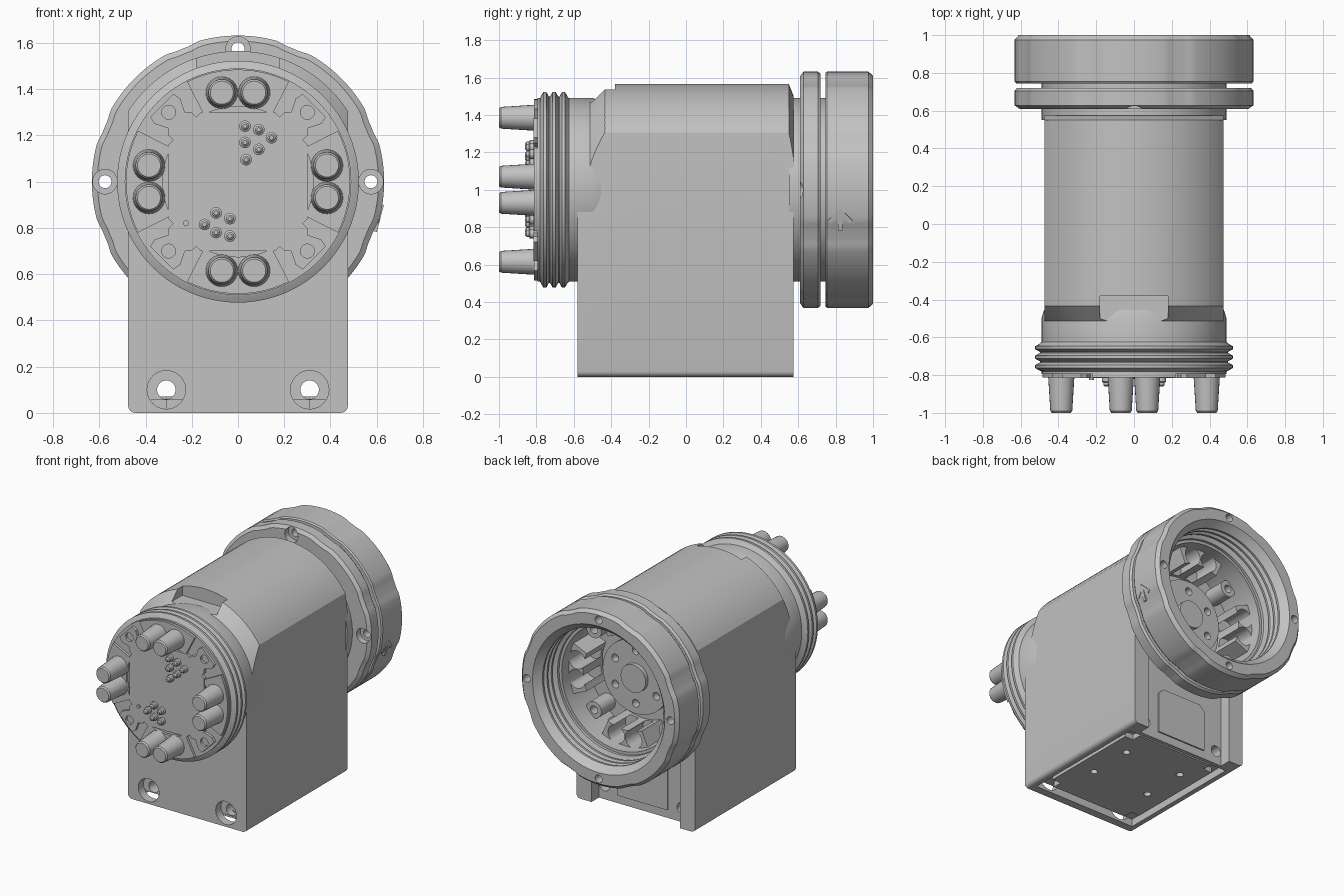
import bpy, bmesh
from math import sin, cos, pi, radians, sqrt, asin
from mathutils import Matrix

cube = bpy.data.objects.get("Cube")
if cube:
    bpy.data.objects.remove(cube)

TONE = (0.54, 0.54, 0.54, 1)
grey = bpy.data.materials.new("neutral_grey")
grey.use_nodes = True
grey.diffuse_color = TONE
grey.node_tree.nodes["Principled BSDF"].inputs["Base Color"].default_value = TONE
AXIS = 1.0  # height of the barrel axis


def finish(name, bm):
    bmesh.ops.remove_doubles(bm, verts=bm.verts, dist=1e-5)
    bmesh.ops.recalc_face_normals(bm, faces=bm.faces)
    mesh = bpy.data.meshes.new(name)
    bm.to_mesh(mesh)
    bm.free()
    mesh.materials.append(grey)
    ob = bpy.data.objects.new(name, mesh)
    bpy.context.collection.objects.link(ob)
    return ob


def lathe(name, profile, x=0, z=AXIS, seg=96, shape=None, closed=False, upper=False):
    """Revolve (radius, y) points about a line parallel to y."""
    bm = bmesh.new()
    rows = []
    for i in range(seg):
        a = 2 * pi * i / seg
        rows.append([])
        for r, y in profile:
            q = r * shape(a) if shape and r > 0.58 else r
            rows[-1].append(bm.verts.new((x + q * cos(a), y, z + q * sin(a))))
    n = len(profile)
    for i in range(seg):
        p, q = rows[i], rows[(i + 1) % seg]
        for j in range(n if closed else n - 1):
            k = (j + 1) % n
            vs = [p[j], p[k], q[k], q[j]]
            if profile[j][0] == 0:
                vs = [p[j], p[k], q[k]]
            elif profile[k][0] == 0:
                vs = [p[j], p[k], q[j]]
            bm.faces.new(vs)
    bmesh.ops.remove_doubles(bm, verts=bm.verts, dist=1e-5)
    if upper:  # keep only the half above the axis
        cut_geo = bmesh.ops.bisect_plane(bm, geom=bm.verts[:] + bm.edges[:] + bm.faces[:],
                                         plane_co=(0, 0, z + 0.01), plane_no=(0, 0, 1), clear_inner=True)
        edges = [e for e in cut_geo["geom_cut"] if isinstance(e, bmesh.types.BMEdge)]
        bmesh.ops.holes_fill(bm, edges=edges)
    return finish(name, bm)


def rod(name, x, z, r, y0, y1, seg=32):
    return lathe(name, [(0, y0), (r, y0), (r, y1), (0, y1)], x, z, seg)


def prism(name, pts, y0, y1):
    """Extrude an (x, z) outline along y."""
    bm = bmesh.new()
    face = bm.faces.new([bm.verts.new((x, y0, z)) for x, z in pts])
    ext = bmesh.ops.extrude_face_region(bm, geom=[face])
    bmesh.ops.translate(bm, vec=(0, y1 - y0, 0),
                        verts=[v for v in ext["geom"] if isinstance(v, bmesh.types.BMVert)])
    return finish(name, bm)


def box(name, x0, x1, y0, y1, z0, z1):
    return prism(name, [(x0, z0), (x1, z0), (x1, z1), (x0, z1)], y0, y1)


def sector(name, c, s, r0, r1, half, y0, y1):
    """Arc-shaped block centred on the direction (c, s)."""
    arc = [(r * cos(a), r * sin(a)) for r, sgn in ((r1, 1), (r0, -1))
           for a in [sgn * radians(half * (i / 6 - 1)) for i in range(13)]]
    return prism(name, [(c * x - s * z, AXIS + s * x + c * z) for x, z in arc], y0, y1)


def cut(ob, cutters):
    for c in cutters:
        mod = ob.modifiers.new("cut", "BOOLEAN")
        mod.operation, mod.solver, mod.object = "DIFFERENCE", "EXACT", c
        bpy.context.view_layer.objects.active = ob
        bpy.ops.object.modifier_apply(modifier=mod.name)
        bpy.data.objects.remove(c)


SIGNS = [(1, 1), (-1, 1), (-1, -1), (1, -1)]
QUARTERS = [(cos(k * pi / 2), sin(k * pi / 2)) for k in range(4)]


def pair(c, s):
    """Positions of the two contacts of one quarter."""
    return [(0.385 * c - s * t, AXIS + 0.385 * s + c * t) for t in (-0.07, 0.07)]


# Housing: flat sides, arched top, open tray below, recessed back
W, R = 0.475, 0.565
edge = asin(sqrt(R * R - W * W) / R)
arch = [(R * cos(a), AXIS + R * sin(a))
        for a in [edge + (pi - 2 * edge) * i / 32 for i in range(33)]]
foot = [(W - 0.03 + 0.03 * sin(a), 0.03 - 0.03 * cos(a)) for a in (0, pi / 8, pi / 4, 3 * pi / 8, pi / 2)]
housing = prism("housing", foot + arch + [(-x, z) for x, z in reversed(foot)], -0.58, 0.575)
cutters = [
    lathe("front_cone", [(0.41, -0.6), (0.7, -0.6), (0.7, -0.29)], closed=True, upper=True),
    lathe("back_cone", [(0.465, 0.59), (0.7, 0.59), (0.7, 0.496)], closed=True, upper=True),
    box("key_notch", -0.18, 0.18, -0.7, -0.38, 1.47, 1.7),
    rod("cavity", 0, AXIS, 0.45, 0.48, 0.7, seg=96),
    box("back_recess", -0.355, 0.355, 0.49, 0.7, -0.1, 0.62),
    box("tray", -0.42, 0.42, -0.52, 0.46, -0.1, 0.055),
]
for s in (-1, 1):
    cutters += [rod("bolt_hole", s * 0.31, 0.1, 0.04, -0.7, 0.7),
                rod("front_bore", s * 0.31, 0.1, 0.083, -0.7, -0.52)]
cut(housing, cutters)
prism("back_panel", [(-0.2, 0.06), (0.2, 0.06), (0.2, 0.36), (0.16, 0.4), (-0.16, 0.4), (-0.2, 0.36)], 0.485, 0.5)

# Base plate with notched corners and four holes
base = box("base_plate", -0.38, 0.38, -0.47, 0.43, 0.015, 0.07)
cutters = []
for sx, sy in SIGNS:
    x, y = sx * 0.38, -0.02 + sy * 0.45
    cutters.append(box("corner", x - 0.07, x + 0.07, y - 0.07, y + 0.07, -0.1, 0.2))
    hole = rod("plate_hole", 0, 0, 0.025, -0.05, 0.03)
    hole.data.transform(Matrix.Translation((sx * 0.235, sy * 0.17 + 0.03, 0.02)) @ Matrix.Rotation(pi / 2, 4, "X"))
    cutters.append(hole)
cut(base, cutters)

# Front barrel with thread ridges
ridges = [(0, -0.455), (0.476, -0.455), (0.49, -0.5), (0.49, -0.625)]
for y in (-0.655, -0.705, -0.755):
    ridges += [(0.498, y + 0.022), (0.523, y + 0.008), (0.523, y - 0.008), (0.498, y - 0.022)]
lathe("front_barrel", ridges + [(0.49, -0.78), (0.49, -0.795), (0, -0.795)])

# Contact plate with notched sides and screw ears
notch = [(0.30, 0.16), (0.28, 0.18), (0.30, 0.20), (0.30, 0.23), (0.36, 0.25), (0.38, 0.28),
         (0.28, 0.38), (0.25, 0.36), (0.23, 0.30), (0.20, 0.30), (0.18, 0.28), (0.16, 0.30)]
outline = [(c * x - s * z, AXIS + s * x + c * z) for c, s in QUARTERS for x, z in notch]
plate = prism("contact_plate", outline, -0.815, -0.78)
cut(plate, [rod("ear_hole", sx * 0.3, AXIS + sz * 0.3, 0.03, -0.9, -0.797) for sx, sz in SIGNS])

# Contact holders, power pins and small signal pins
for c, s in QUARTERS:
    sector("contact_holder", c, s, 0.325, 0.485, 27, -0.813, -0.78)
    for x, z in pair(c, s):
        lathe("power_pin", [(0, -0.8), (0.07, -0.8), (0.058, -0.99), (0.05, -1.0), (0, -1.0)], x, z, 24)
SMALL = [(0.03, 0.24), (0.09, 0.225), (0.145, 0.19), (0.03, 0.17), (0.09, 0.14), (0.035, 0.095),
         (-0.095, -0.135), (-0.035, -0.16), (-0.145, -0.185), (-0.095, -0.22), (-0.035, -0.235)]
for x, z in SMALL:
    lathe("signal_pin", [(0, -0.81), (0.025, -0.81), (0.025, -0.835), (0.017, -0.84),
                         (0.017, -0.853), (0.009, -0.86), (0, -0.86)], x, AXIS + z, 16)
rod("index_pin", -0.225, 0.82, 0.013, -0.825, -0.81, seg=12)


# Scalloped flange and locking ring on a hollow neck
def scallop(a):
    d = abs((a / (pi / 4)) % 1 - 0.5) * 45
    return 1 - 0.014 * max(0, min(1, (7 - d) / 4))


lathe("neck", [(0.49, 0.55), (0.49, 0.78), (0.45, 0.78), (0.45, 0.55)], closed=True)
flange = lathe("flange", [(0.47, 0.61), (0.608, 0.61), (0.632, 0.628), (0.632, 0.705), (0.62, 0.72), (0.47, 0.72)],
               seg=192, shape=scallop, closed=True)
grooves = [(0.53, 1.0), (0.51, 0.975)]
for y in (0.95, 0.9, 0.85):
    grooves += [(0.485, y), (0.485, y - 0.015), (0.51, y - 0.025), (0.51, y - 0.035)]
ring = lathe("locking_ring", [(0.47, 0.745), (0.624, 0.745), (0.632, 0.755), (0.632, 0.975), (0.61, 1.0)]
             + grooves + [(0.47, 0.8)], seg=192, shape=scallop, closed=True)
for c, s in QUARTERS:
    x, z = 0.575 * c, AXIS + 0.575 * s
    cut(flange, [rod("bolt", x, z, 0.028, 0.5, 1.1), rod("bore", x, z, 0.053, 0.5, 0.655)])
    cut(ring, [rod("bolt", x, z, 0.028, 0.5, 1.1)])

# Raised direction arrow on the locking ring
arrow = [(0, 0.06), (0.065, -0.005), (0.05, -0.022), (0.012, 0.018), (0.012, -0.06),
         (-0.012, -0.06), (-0.012, 0.018), (-0.05, -0.022), (-0.065, -0.005)]
mark = prism("direction_arrow", arrow, 0, 0.03)
mark.data.transform(Matrix.Translation((0, 0, AXIS)) @ Matrix.Rotation(radians(14.5), 4, "Y")
                    @ Matrix.Translation((0.636, 0.825, 0)) @ Matrix.Rotation(pi / 2, 4, "Z"))

# Socket interior: drilled hub, boss, open-sided sockets and screw posts
hub = rod("socket_hub", 0, AXIS, 0.265, 0.47, 0.575, seg=64)
cut(hub, [rod("hub_hole", 0.19 * cos(a), AXIS + 0.19 * sin(a), 0.028, 0.52, 0.7, seg=20)
          for a in [radians(60 * k + 30) for k in range(6)]])
rod("hub_boss", 0, AXIS, 0.1, 0.56, 0.605, seg=48)
for c, s in QUARTERS:
    block = sector("socket_block", c, s, 0.335, 0.46, 24, 0.47, 0.7)
    cut(block, [rod("socket", x, z, 0.066, 0.5, 0.8) for x, z in pair(c, s)])
for sx, sz in SIGNS:
    post = rod("screw_post", sx * 0.29, AXIS + sz * 0.29, 0.06, 0.47, 0.64)
    cut(post, [rod("screw_hole", sx * 0.29, AXIS + sz * 0.29, 0.028, 0.58, 0.8)])

# Smooth curved surfaces, crisp edges
bpy.ops.object.select_all(action="DESELECT")
for ob in bpy.context.scene.objects:
    if ob.type == "MESH" and grey.name in ob.data.materials:
        ob.select_set(True)
        bpy.context.view_layer.objects.active = ob
bpy.ops.object.shade_smooth_by_angle(angle=radians(28))
